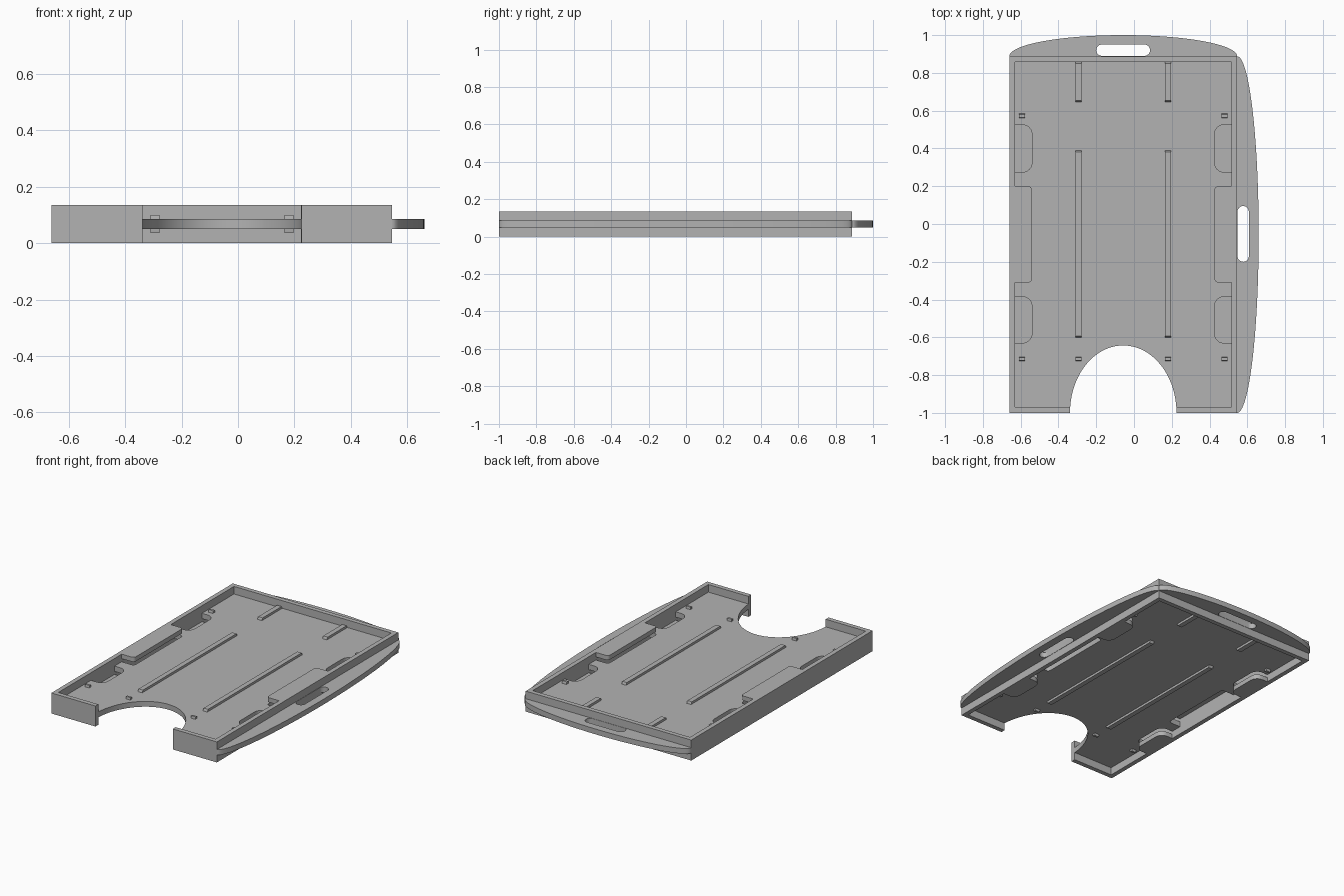
import bpy, bmesh
from math import sin, cos, pi

cube = bpy.data.objects.get("Cube")
if cube:
    bpy.data.objects.remove(cube, do_unlink=True)

# One plain plastic colour
GREY = (0.45, 0.45, 0.45, 1)
plastic = bpy.data.materials.new("grey plastic")
plastic.use_nodes = True
plastic.diffuse_color = GREY
plastic.node_tree.nodes["Principled BSDF"].inputs["Base Color"].default_value = GREY

# Main dimensions
L, R, F, B = -0.66, 0.546, -1.0, 0.888
CX, CY = (L + R) / 2, (F + B) / 2
TOP, WALL = 0.135, 0.03
P0, P1 = 0.05, 0.085


def prism(name, outline, z0, z1):
    """Extrude a flat outline between two heights."""
    bm = bmesh.new()
    base = bm.faces.new([bm.verts.new((x, y, z0)) for x, y in outline])
    up = bmesh.ops.extrude_face_region(bm, geom=[base])["geom"]
    bmesh.ops.translate(bm, vec=(0, 0, z1 - z0),
                        verts=[v for v in up if isinstance(v, bmesh.types.BMVert)])
    bmesh.ops.recalc_face_normals(bm, faces=bm.faces)
    mesh = bpy.data.meshes.new(name)
    bm.to_mesh(mesh)
    bm.free()
    mesh.materials.append(plastic)
    obj = bpy.data.objects.new(name, mesh)
    bpy.context.collection.objects.link(obj)
    return obj


def rect(x0, x1, y0, y1):
    return [(x0, y0), (x1, y0), (x1, y1), (x0, y1)]


def arc(cx, cy, rx, ry, a0, a1, n):
    return [(cx + rx * cos(a0 + (a1 - a0) * i / n),
             cy + ry * sin(a0 + (a1 - a0) * i / n)) for i in range(n + 1)]


def cut(obj, cutters):
    """Subtract every cutter, bake the result and discard the cutters."""
    for c in cutters:
        c.hide_render = True
        mod = obj.modifiers.new("cut", 'BOOLEAN')
        mod.operation, mod.solver, mod.object = 'DIFFERENCE', 'EXACT', c
    graph = bpy.context.evaluated_depsgraph_get()
    mesh = bpy.data.meshes.new_from_object(obj.evaluated_get(graph))
    obj.modifiers.clear()
    obj.data = mesh
    for c in cutters:
        bpy.data.objects.remove(c, do_unlink=True)


def mirrored(outline):
    return [(2 * CX - x, y) for x, y in outline]


def tab_outline(y0, y1, r):
    """Strip along the right-hand wall with rounded inner corners."""
    x0, x1 = L + WALL, L + 0.12
    return ([(x0, y0)] + arc(x1 - r, y0 + r, r, r, -pi / 2, 0, 6)
            + arc(x1 - r, y1 - r, r, r, 0, pi / 2, 6) + [(x0, y1)])


def thumb_notch():
    return prism("notch_cutter", arc(CX, F, 0.282, 0.357, 0, pi, 48)
                 + [(CX - 0.282, F - 0.1), (CX + 0.282, F - 0.1)], -0.1, 0.3)


# Retaining tabs: middle pair on the upper rim, outer pairs on the lower rim
parts, holes = [], []
for label, y0, y1, r, z in (("rear", 0.275, 0.525, 0.05, 0),
                            ("middle", -0.31, 0.2, 0.02, TOP - 0.03),
                            ("front", -0.63, -0.385, 0.05, 0)):
    shape = tab_outline(y0, y1, r)
    for side, outline in (("right", shape), ("left", mirrored(shape))):
        parts.append(prism(f"{label}_tab_{side}", outline, z, z + 0.03))
        holes.append(prism("tab_hole_cutter", outline, -0.1, 0.3))

# Central plate, shared by a card pocket on each face
plate = prism("centre_plate", rect(L + WALL, R - WALL, F + WALL, B - WALL), P0, P1)
cut(plate, holes + [thumb_notch()])

# Surrounding wall
wall = prism("outer_wall", rect(L, R, F, B), 0, TOP)
cut(wall, [prism("pocket_cutter", rect(L + WALL, R - WALL, F + WALL, B - WALL), -0.1, 0.3),
           thumb_notch()])

# Curved hanging flanges with slots
back_flange = prism("back_flange", arc(CX, B, (R - L) / 2, 1 - B, 0, pi, 64), P0, P1)
cut(back_flange, [prism("slot_cutter", arc(0.055, 0.92, 0.03, 0.03, -pi / 2, pi / 2, 12)
                        + arc(-0.17, 0.92, 0.03, 0.03, pi / 2, 3 * pi / 2, 12), 0, 0.2)])
side_flange = prism("side_flange", arc(R, CY, 0.66 - R, (B - F) / 2, -pi / 2, pi / 2, 64), P0, P1)
cut(side_flange, [prism("slot_cutter", arc(0.578, 0.065, 0.03, 0.03, 0, pi, 12)
                        + arc(0.578, -0.17, 0.03, 0.03, pi, 2 * pi, 12), 0, 0.2)])
parts += [plate, wall, back_flange, side_flange]


def bump(name, x, y0, y1, slope):
    """Raised rib on both faces of the plate with sloping ends."""
    obj = prism(name, rect(x - 0.016, x + 0.016, y0, y1), P0, P1)
    bm = bmesh.new()
    bm.from_mesh(obj.data)
    for z, step in ((P0, -0.015), (P1, 0.015)):
        face = [f for f in bm.faces if all(abs(v.co.z - z) < 0.001 for v in f.verts)]
        new = bmesh.ops.extrude_face_region(bm, geom=face)["geom"]
        bmesh.ops.delete(bm, geom=face, context='FACES_ONLY')
        for v in new:
            if isinstance(v, bmesh.types.BMVert):
                v.co.z += step
                v.co.y += slope if v.co.y < (y0 + y1) / 2 else -slope
    bmesh.ops.recalc_face_normals(bm, faces=bm.faces)
    bm.to_mesh(obj.data)
    bm.free()
    parts.append(obj)


# Ribs and small nubs
for side, s in (("right", -1), ("left", 1)):
    rib_x, edge_x = CX + s * 0.237, CX + s * 0.535
    bump(f"long_rib_{side}", rib_x, -0.6, 0.39, 0.008)
    bump(f"short_rib_{side}", rib_x, 0.645, B - WALL, 0.008)
    bump(f"rear_nub_{side}", edge_x, 0.56, 0.585, 0.005)
    bump(f"front_inner_nub_{side}", rib_x, -0.725, -0.705, 0.003)
    bump(f"front_outer_nub_{side}", edge_x, -0.725, -0.705, 0.003)

# Smooth the curved edges, keep corners crisp
bpy.ops.object.select_all(action='DESELECT')
for obj in parts:
    obj.select_set(True)
bpy.context.view_layer.objects.active = wall
bpy.ops.object.shade_smooth_by_angle(angle=pi / 6)
